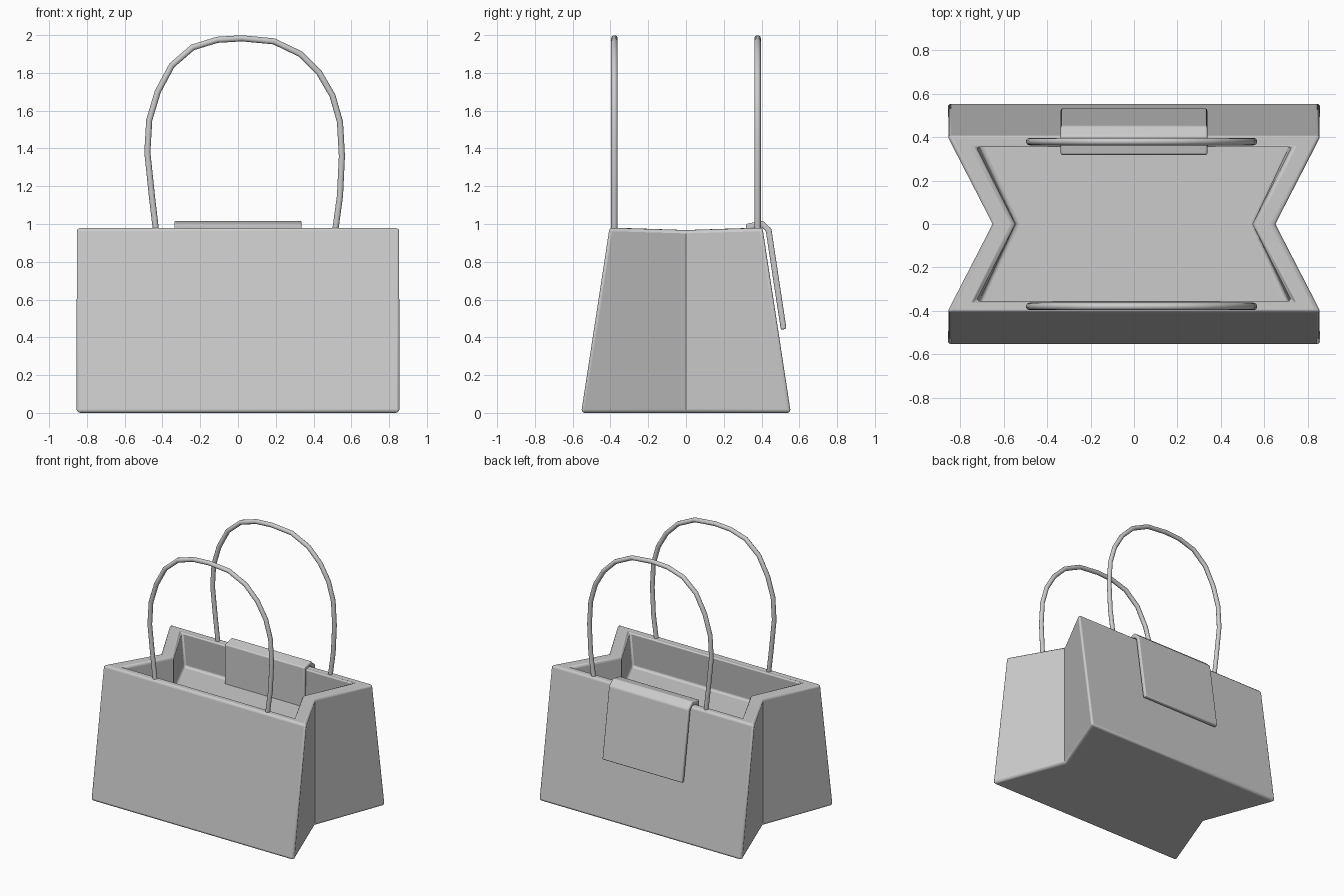
import bpy, bmesh, math
from mathutils import Vector

cube = bpy.data.objects.get("Cube")
if cube:
    bpy.data.objects.remove(cube, do_unlink=True)

grey = bpy.data.materials.new("plain grey")
grey.use_nodes = True
colour = (0.6, 0.6, 0.6, 1)
grey.diffuse_color = colour
grey.node_tree.nodes["Principled BSDF"].inputs["Base Color"].default_value = colour


def finish(bm, name, bevel, angle):
    bmesh.ops.recalc_face_normals(bm, faces=bm.faces)
    mesh = bpy.data.meshes.new(name)
    bm.to_mesh(mesh)
    bm.free()
    obj = bpy.data.objects.new(name, mesh)
    bpy.context.collection.objects.link(obj)
    mesh.materials.append(grey)
    mod = obj.modifiers.new("rounded edges", "BEVEL")
    mod.width = bevel
    mod.segments = 3
    mod.limit_method = "ANGLE"
    mod.angle_limit = math.radians(angle)
    bpy.ops.object.select_all(action="DESELECT")
    obj.select_set(True)
    bpy.context.view_layer.objects.active = obj
    bpy.ops.object.shade_smooth_by_angle(angle=math.radians(35))
    return obj


# Bag body: six-cornered rings with folded-in ends, joined from base to rim to floor
def ring(bm, x, y, fold, z, fold_z):
    return [bm.verts.new(p) for p in (
        (-x, -y, z), (x, -y, z), (fold, 0, fold_z),
        (x, y, z), (-x, y, z), (-fold, 0, fold_z))]


bm = bmesh.new()
rings = [ring(bm, 0.86, 0.555, 0.65, 0, 0),
         ring(bm, 0.86, 0.405, 0.65, 0.98, 0.968),
         ring(bm, 0.725, 0.352, 0.545, 0.98, 0.968),
         ring(bm, 0.725, 0.385, 0.545, 0.70, 0.70)]
bm.faces.new(rings[0])
bm.faces.new(rings[-1])
for low, high in zip(rings, rings[1:]):
    for i in range(6):
        j = (i + 1) % 6
        bm.faces.new((low[i], low[j], high[j], high[i]))
finish(bm, "bag_body", 0.018, 60)

# Closing flap: a folded strip over the back rim, thickened from its outer profile
outer = [(0.532, 0.445), (0.452, 0.975), (0.405, 1.018), (0.318, 1.0), (0.318, 0.69)]
inner = [(0.502, 0.44), (0.422, 0.965), (0.395, 0.985), (0.345, 0.975), (0.345, 0.69)]
bm = bmesh.new()
sides = []
for x in (-0.337, 0.337):
    sides.append([bm.verts.new((x, y, z)) for y, z in outer + inner[::-1]])
count = len(sides[0])
for i in range(count):
    j = (i + 1) % count
    bm.faces.new((sides[0][i], sides[0][j], sides[1][j], sides[1][i]))
for s in sides:
    for i in range(len(outer) - 1):
        bm.faces.new((s[i], s[i + 1], s[count - 2 - i], s[count - 1 - i]))
finish(bm, "closing_flap", 0.008, 30)

# Handles: thin round tubes along one arched path, front and back
path = [(-0.43, 0.93), (-0.455, 1.14), (-0.48, 1.38), (-0.47, 1.55), (-0.425, 1.7),
        (-0.35, 1.84), (-0.24, 1.935), (-0.11, 1.975), (0.02, 1.983), (0.19, 1.967),
        (0.33, 1.9), (0.43, 1.8), (0.5, 1.68), (0.54, 1.54), (0.55, 1.36),
        (0.54, 1.15), (0.51, 0.93)]
for name, y in (("front_handle", -0.379), ("back_handle", 0.379)):
    curve = bpy.data.curves.new(name, "CURVE")
    curve.dimensions = "3D"
    curve.bevel_depth = 0.017
    curve.bevel_resolution = 3
    curve.use_fill_caps = True
    spline = curve.splines.new("POLY")
    spline.points.add(len(path) - 1)
    for point, (x, z) in zip(spline.points, path):
        point.co = (x, y, z, 1)
    spline.use_smooth = True
    curve.materials.append(grey)
    handle = bpy.data.objects.new(name, curve)
    bpy.context.collection.objects.link(handle)
    bpy.ops.object.select_all(action="DESELECT")
    handle.select_set(True)
    bpy.context.view_layer.objects.active = handle
    bpy.ops.object.convert(target="MESH")
